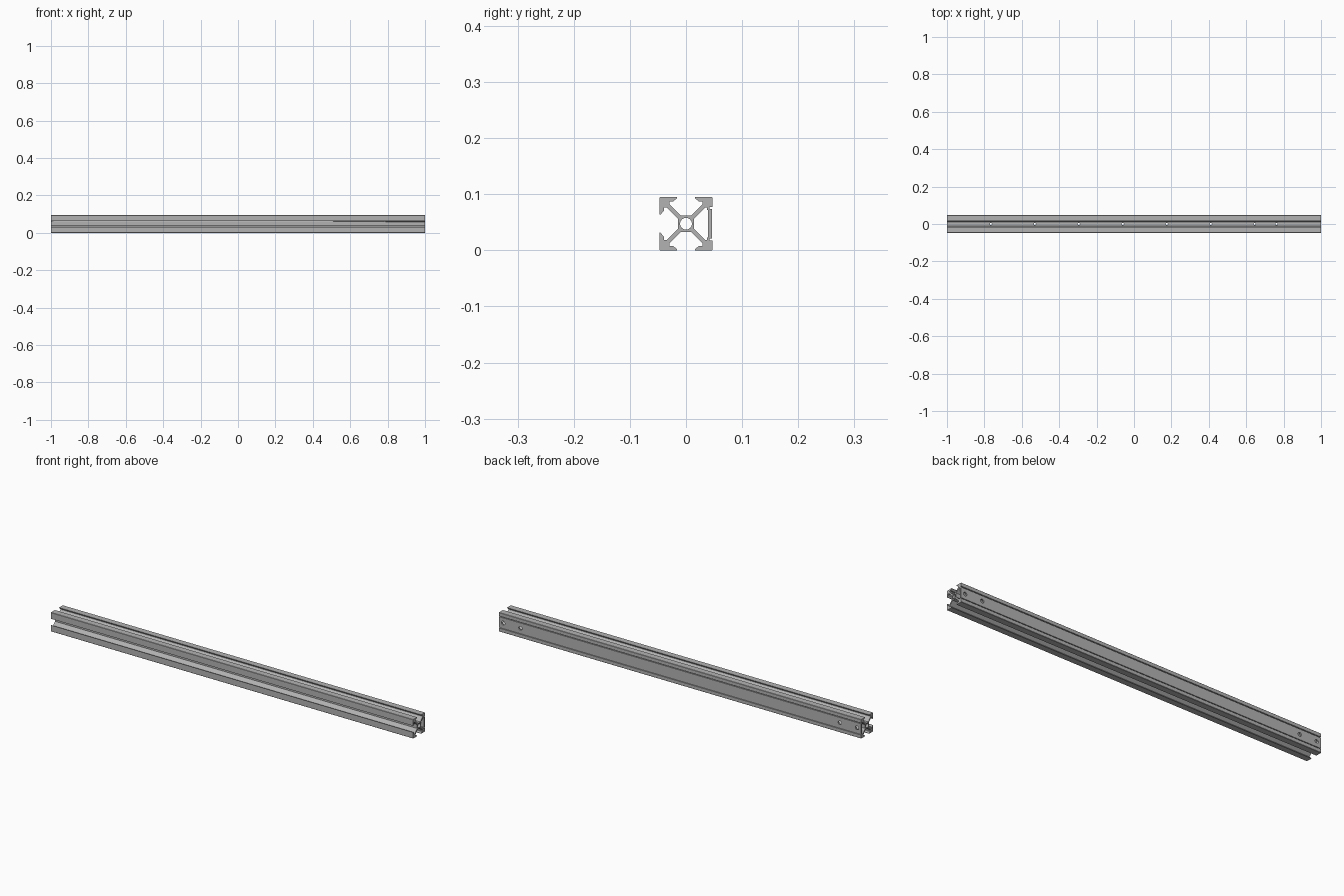
import bpy
import bmesh
from math import pi, cos, sin
from mathutils import Matrix

if "Cube" in bpy.data.objects:
    bpy.data.objects.remove(bpy.data.objects["Cube"])

LENGTH, HALF = 2.0, 0.0475

# Brushed aluminium
metal = bpy.data.materials.new("aluminium_grey")
metal.use_nodes = True
metal.diffuse_color = (0.45, 0.45, 0.45, 1)
metal.node_tree.nodes["Principled BSDF"].inputs["Base Color"].default_value = (0.45, 0.45, 0.45, 1)


def mirrored(half):
    """Left half mirrored from the right half, so the chain runs left to right."""
    return [(-u, v) for u, v in reversed(half)] + half


def turned(points, quarter):
    """Turn a chain clockwise by quarter turns."""
    for _ in range(quarter):
        points = [(v, -u) for u, v in points]
    return points


# Open slot: web root, web end, undercut, lip and outer corner
open_slot = mirrored([(0.0095, 0.0145), (0.029, 0.034), (0.029, 0.0395), (0.023, 0.0395),
                      (0.016, 0.0455), (0.016, HALF), (0.046, HALF)])
# Closed side: outer face with two narrow grooves, and the chamber behind it
closed_face = mirrored([(0.026, 0.0465), (0.026, 0.042), (0.03, 0.042), (0.03, HALF), (0.046, HALF)])
chamber = mirrored([(0.0095, 0.0145), (0.029, 0.034), (0.029, 0.037), (0.025, 0.037), (0.024, 0.0395)])
bore = [(0.0105 * cos(2 * pi * i / 24), 0.0105 * sin(2 * pi * i / 24)) for i in range(24)]

# Section axes are y (right) and z (up); the closed side faces the back
outline = open_slot + turned(closed_face, 1) + turned(open_slot, 2) + turned(open_slot, 3)
loops = [outline, turned(chamber, 1), bore]

# Extruded rail
bm = bmesh.new()
for loop in loops:
    verts = [bm.verts.new((-LENGTH / 2, y, z + HALF)) for y, z in loop]
    for a, b in zip(verts, verts[1:] + verts[:1]):
        bm.edges.new((a, b))
bmesh.ops.triangle_fill(bm, use_beauty=True, edges=bm.edges[:])
grown = bmesh.ops.extrude_face_region(bm, geom=bm.faces[:], use_keep_orig=True)
bmesh.ops.translate(bm, vec=(LENGTH, 0, 0),
                    verts=[g for g in grown["geom"] if isinstance(g, bmesh.types.BMVert)])
bmesh.ops.recalc_face_normals(bm, faces=bm.faces[:])
mesh = bpy.data.meshes.new("slotted_rail")
bm.to_mesh(mesh)
bm.free()
mesh.materials.append(metal)
rail = bpy.data.objects.new("slotted_rail", mesh)
bpy.context.collection.objects.link(rail)


def drill(name, stations, radius, axis):
    """Cut a row of through holes along the rail."""
    bm = bmesh.new()
    spin = Matrix.Rotation(pi / 2, 4, "X") if axis == "Y" else Matrix()
    for x in stations:
        bmesh.ops.create_cone(bm, cap_ends=True, segments=20, radius1=radius, radius2=radius,
                              depth=0.2, matrix=Matrix.Translation((x, 0, HALF)) @ spin)
    data = bpy.data.meshes.new(name)
    bm.to_mesh(data)
    bm.free()
    data.materials.append(metal)
    cutter = bpy.data.objects.new(name, data)
    bpy.context.collection.objects.link(cutter)
    cutter.hide_render = True
    cutter.hide_viewport = True
    cut = rail.modifiers.new(name, "BOOLEAN")
    cut.operation = "DIFFERENCE"
    cut.solver = "EXACT"
    cut.object = cutter


# Mounting holes near the ends, and a row of holes through the core
drill("mounting_hole_cutter", [-0.977, -0.882, 0.882, 0.977], 0.0095, "Y")
drill("core_hole_cutter", [-0.765 + 0.235 * i for i in range(7)] + [0.762], 0.006, "Z")

# Smooth shading in the round bores only
bpy.context.view_layer.objects.active = rail
rail.select_set(True)
bpy.ops.object.shade_smooth_by_angle(angle=pi / 9)
